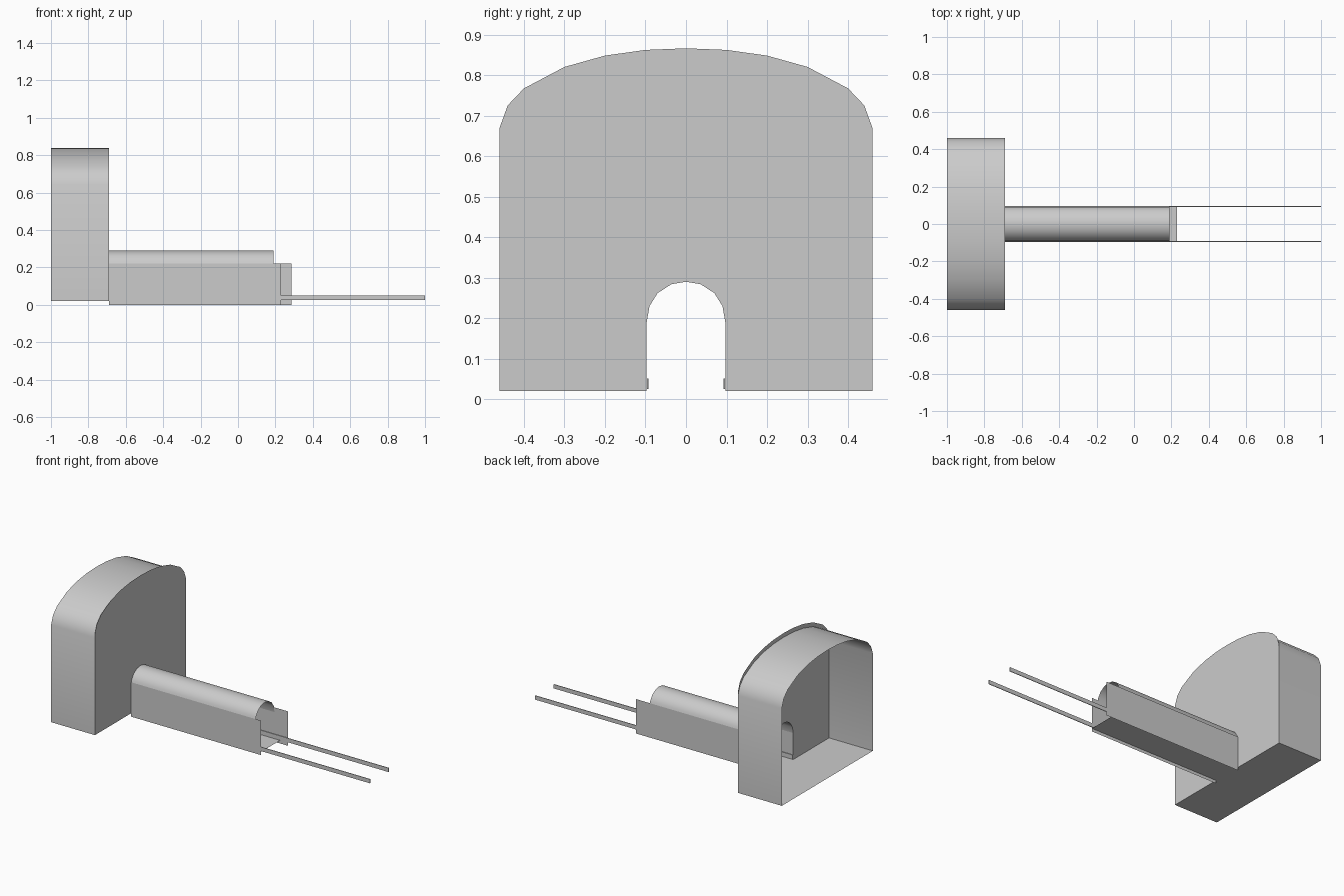
import bpy
import math

if "Cube" in bpy.data.objects:
    bpy.data.objects.remove(bpy.data.objects["Cube"])


def make_mesh(name, verts, faces, smooth=False):
    mesh = bpy.data.meshes.new(name)
    mesh.from_pydata(verts, [], faces)
    mesh.update()
    obj = bpy.data.objects.new(name, mesh)
    bpy.context.collection.objects.link(obj)
    if smooth:
        bpy.context.view_layer.objects.active = obj
        obj.select_set(True)
        bpy.ops.object.shade_smooth_by_angle(angle=math.radians(50))
        obj.select_set(False)
    return obj


def mirrored(half):
    """Full left-to-right profile from a half that starts at the crown."""
    return [(-y, z) for y, z in reversed(half[1:])] + half


def sheet(name, profile, x0, x1, closed=False, smooth=False):
    """Sweep an open or closed (y, z) profile along x as a thin sheet."""
    n = len(profile)
    verts = [(x, y, z) for x in (x0, x1) for y, z in profile]
    faces = [(i, (i + 1) % n, n + (i + 1) % n, n + i)
             for i in range(n if closed else n - 1)]
    return make_mesh(name, verts, faces, smooth)


HALL_BACK, HALL_FRONT = -1.0, -0.69
FLOOR = 0.02
SIDE = 0.097

hall_arch = [(0, .866), (.1, .862), (.2, .848), (.3, .820),
             (.4, .767), (.44, .725), (.46, .67)]
tunnel_arch = [(0, .29), (.036, .284), (.07, .262), (.09, .23), (SIDE, .19)]

# hall shell: sides, vault and floor, open at the back
shell_half = [(y, z - .027) for y, z in hall_arch] + [(.46, FLOOR)]
sheet("hall_shell", mirrored(shell_half), HALL_BACK, HALL_FRONT,
      closed=True, smooth=True)

# hall end wall, slightly taller than the vault, with the tunnel opening
outer = mirrored(hall_arch + [(.46, FLOOR)])
inner = mirrored(tunnel_arch + [(SIDE, FLOOR)])
outline = outer + inner[::-1]
make_mesh("hall_end_wall", [(HALL_FRONT, y, z) for y, z in outline],
          [tuple(reversed(range(len(outline))))])

# tunnel roof and floor
sheet("tunnel_roof", mirrored(tunnel_arch), HALL_FRONT, .19, smooth=True)
sheet("tunnel_floor", [(SIDE, FLOOR), (-SIDE, FLOOR)], HALL_FRONT, .23)

# side walls (the far one is longer) and the rails running inside them
for label, s, end in (("near", -1, .23), ("far", 1, .285)):
    sheet(f"tunnel_wall_{label}", [(s * SIDE, .22), (s * SIDE, 0)],
          HALL_FRONT, end)
    bpy.ops.mesh.primitive_cube_add(
        size=1, location=((HALL_FRONT + 1) / 2, s * .094, .038))
    rail = bpy.context.object
    rail.name = f"rail_{label}"
    rail.scale = (1 - HALL_FRONT, .004, .026)
    rail.select_set(False)
